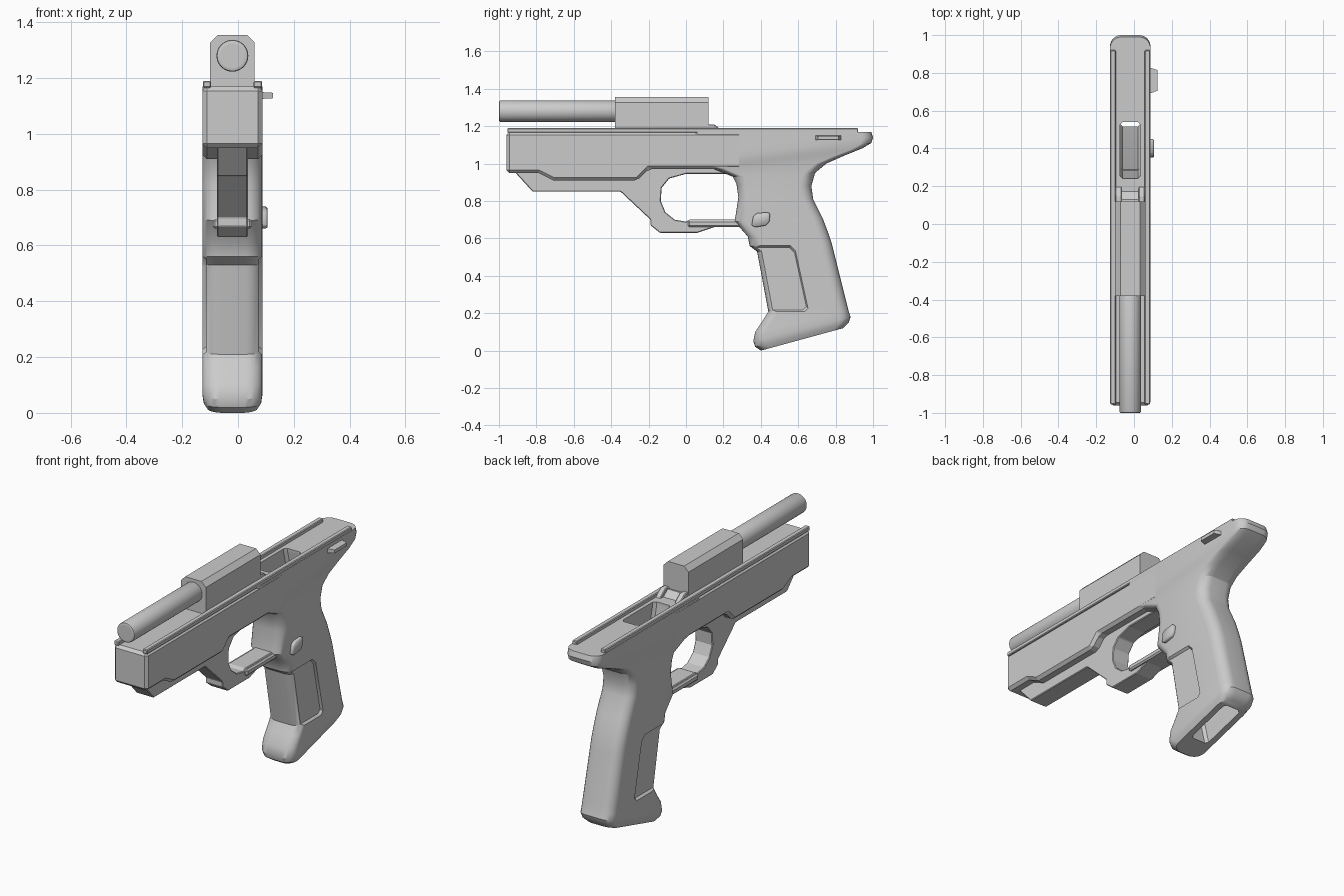
import bpy, bmesh, math
from mathutils import Vector

old = bpy.data.objects.get("Cube")
if old:
    bpy.data.objects.remove(old, do_unlink=True)

CENTRE = -0.02   # x of the mirror plane
HALF = 0.108     # half width of the body

grey = bpy.data.materials.new("plain grey")
grey.use_nodes = True
COLOUR = (0.6, 0.6, 0.6, 1)
grey.diffuse_color = COLOUR
for node in grey.node_tree.nodes:
    if node.type == 'BSDF_PRINCIPLED':
        node.inputs["Base Color"].default_value = COLOUR


def make_object(name, bm):
    bmesh.ops.recalc_face_normals(bm, faces=bm.faces)
    mesh = bpy.data.meshes.new(name)
    bm.to_mesh(mesh)
    bm.free()
    mesh.materials.append(grey)
    obj = bpy.data.objects.new(name, mesh)
    bpy.context.collection.objects.link(obj)
    return obj


def activate(obj):
    bpy.ops.object.select_all(action='DESELECT')
    obj.select_set(True)
    bpy.context.view_layer.objects.active = obj


def apply_modifier(obj, mod):
    activate(obj)
    bpy.ops.object.modifier_apply(modifier=mod.name)


def bevel(obj, width, segments=1):
    mod = obj.modifiers.new("bevel", 'BEVEL')
    mod.width = width
    mod.segments = segments
    mod.limit_method = 'ANGLE'
    mod.angle_limit = math.radians(35)
    apply_modifier(obj, mod)


def cut(obj, cutter):
    mod = obj.modifiers.new("cut", 'BOOLEAN')
    mod.operation = 'DIFFERENCE'
    mod.solver = 'EXACT'
    mod.object = cutter
    apply_modifier(obj, mod)


def smooth(obj, degrees=35):
    activate(obj)
    bpy.ops.object.shade_smooth_by_angle(angle=math.radians(degrees))


def prism(name, profile, x0, x1, width=0, taper=1):
    """Extrude a side profile (y, z) from x0 to x1, scaling the far end."""
    bm = bmesh.new()
    mid = sum((Vector(p) for p in profile), Vector((0, 0))) / len(profile)
    ends = []
    for x, scale in ((x0, 1), (x1, taper)):
        pts = [mid + (Vector(p) - mid) * scale for p in profile]
        ends.append([bm.verts.new((CENTRE + x, p.x, p.y)) for p in pts])
        bm.faces.new(ends[-1])
    for i in range(len(profile)):
        j = (i + 1) % len(profile)
        bm.faces.new((ends[0][i], ends[0][j], ends[1][j], ends[1][i]))
    obj = make_object(name, bm)
    if width:
        bevel(obj, width)
    return obj


def rect(y0, y1, z0, z1):
    return [(y0, z0), (y1, z0), (y1, z1), (y0, z1)]


def cylinder(name, radius, y0, y1, z):
    bm = bmesh.new()
    bmesh.ops.create_cone(bm, cap_ends=True, segments=40, radius1=radius,
                          radius2=radius, depth=y1 - y0)
    for v in bm.verts:
        v.co = (CENTRE + v.co.x, (y0 + y1) / 2 + v.co.z, z + v.co.y)
    return make_object(name, bm)


def loft(name, rings, radius, steps=6):
    """Bridge rounded rectangles, each spanning a front and a back point."""
    bm = bmesh.new()
    loops = []
    for fy, fz, by, bz, half in rings:
        front, back = Vector((0, fy, fz)), Vector((0, by, bz))
        mid, along = (front + back) / 2, (back - front).normalized()
        reach = (back - front).length / 2
        loop = []
        for quarter, (sx, sy) in enumerate(((1, 1), (-1, 1), (-1, -1), (1, -1))):
            for s in range(steps + 1):
                a = math.pi / 2 * (quarter + s / steps)
                x = sx * (half - radius) + radius * math.cos(a)
                y = sy * (reach - radius) + radius * math.sin(a)
                loop.append(bm.verts.new(mid + along * y + Vector((CENTRE + x, 0, 0))))
        loops.append(loop)
    for low, high in zip(loops, loops[1:]):
        for i in range(len(low)):
            j = (i + 1) % len(low)
            bm.faces.new((low[i], low[j], high[j], high[i]))
    bm.faces.new(loops[0])
    bm.faces.new(loops[-1])
    return make_object(name, bm)


# Grip, flowing up into the rounded tail: front y, z, back y, z, half width
W = HALF - 0.0005
grip = loft("grip", [
    (0.40, 0.00, 0.84, 0.12, 0.09),
    (0.37, 0.02, 0.87, 0.15, 0.103),
    (0.36, 0.05, 0.88, 0.18, W),
    (0.37, 0.10, 0.87, 0.21, W),
    (0.41, 0.16, 0.86, 0.25, W),
    (0.44, 0.21, 0.85, 0.29, W),
    (0.38, 0.53, 0.79, 0.53, W),
    (0.34, 0.56, 0.78, 0.57, W),
    (0.33, 0.61, 0.76, 0.63, W),
    (0.26, 0.69, 0.73, 0.71, W),
    (0.28, 0.82, 0.68, 0.81, W),
    (0.27, 0.89, 0.67, 0.88, W),
    (0.25, 0.93, 0.69, 0.95, W),
    (0.15, 0.97, 0.75, 1.00, W),
    (0.10, 0.98, 0.84, 1.04, W),
    (0.06, 0.99, 0.94, 1.08, W),
    (0.03, 1.01, 0.99, 1.11, W),
    (0.02, 1.05, 1.00, 1.14, W),
    (0.02, 1.17, 0.99, 1.17, W),
], 0.06)

# Front frame with a stepped lower edge
frame = prism("frame", [
    (-0.96, 0.95), (-0.79, 0.95), (-0.71, 0.91), (-0.26, 0.91), (-0.20, 0.97),
    (0.30, 0.97), (0.30, 1.17), (-0.96, 1.17)], -HALF, HALF, 0.016)

# Magazine well running from the top pocket to the foot of the grip
well = prism("well_cutter", [
    (0.24, 1.25), (0.24, 1.15), (0.55, -0.10), (0.85, -0.10),
    (0.54, 1.15), (0.54, 1.25)], -0.055, 0.055, 0.015)
for part in (grip, frame):
    cut(part, well)

# Shallow side panels at the front of the grip
cutters = [well]
for side in (-1, 1):
    panel = prism("panel_cutter", [
        (0.25, 0.57), (0.56, 0.57), (0.59, 0.54), (0.66, 0.22), (0.64, 0.20),
        (0.25, 0.20)], side * (HALF + 0.01), side * (HALF - 0.013), taper=0.9)
    cut(grip, panel)
    cutters.append(panel)
smooth(grip, 30)

# Rails along both top edges
for side, label in ((-1, "right"), (1, "left")):
    prism(label + "_rail", rect(-0.955, 0.92, 1.165, 1.19),
          side * 0.076, side * (HALF - 0.002), 0.004)

# Dust cover and trigger guard in one profile
prism("trigger_guard", [
    (-0.92, 0.96), (-0.82, 0.85), (-0.35, 0.85), (-0.19, 0.70), (-0.19, 0.67),
    (-0.14, 0.63), (0.06, 0.63), (0.15, 0.66), (0.32, 0.66), (0.32, 0.70),
    (0.02, 0.70), (0.00, 0.69), (-0.06, 0.70), (-0.11, 0.74), (-0.135, 0.80),
    (-0.13, 0.87), (-0.09, 0.92), (0.00, 0.945), (0.29, 0.945), (0.29, 0.98),
    (-0.92, 0.98)], -0.055, 0.055, 0.004)
prism("guard_bar", rect(0.01, 0.31, 0.66, 0.695), -0.07, 0.07, 0.008)

# Barrel and chamber block with an open bore
barrel = cylinder("barrel", 0.057, -1, -0.3, 1.28)
bevel(barrel, 0.008, 2)
chamber = prism("chamber", rect(-0.38, 0.12, 1.16, 1.355), -0.08, 0.08)
bm = bmesh.new()
bm.from_mesh(chamber.data)
top_edges = [e for e in bm.edges if all(v.co.z > 1.3 for v in e.verts)
             and abs(e.verts[0].co.x - e.verts[1].co.x) < 0.01]
bmesh.ops.bevel(bm, geom=top_edges, offset=0.028, segments=1, affect='EDGES')
bm.to_mesh(chamber.data)
bm.free()
bore = cylinder("bore_cutter", 0.042, -1.1, 0.3, 1.28)
cutters.append(bore)
for part in (barrel, chamber):
    cut(part, bore)
    smooth(part)

# Feed ramp and its two lugs behind the chamber
prism("feed_ramp", [(0.10, 1.20), (0.13, 1.20), (0.24, 1.12), (0.24, 1.05),
                    (0.10, 1.05)], -0.05, 0.05)
for side, label in ((-1, "right"), (1, "left")):
    prism(label + "_ramp_lug", [(0.10, 1.15), (0.21, 1.15), (0.19, 1.18),
                                (0.15, 1.21), (0.10, 1.21)],
          side * 0.045, side * 0.078, 0.004)

# Controls on the left side
button = prism("release_button", [
    (0.35, 0.67), (0.36, 0.72), (0.38, 0.735), (0.44, 0.74), (0.45, 0.73),
    (0.445, 0.69), (0.43, 0.67), (0.37, 0.66)], 0.09, 0.125, 0.005)
smooth(button, 50)
prism("catch_lever", rect(0.69, 0.83, 1.125, 1.15), 0.10, 0.145, taper=0.78)

for cutter in cutters:
    bpy.data.objects.remove(cutter, do_unlink=True)
